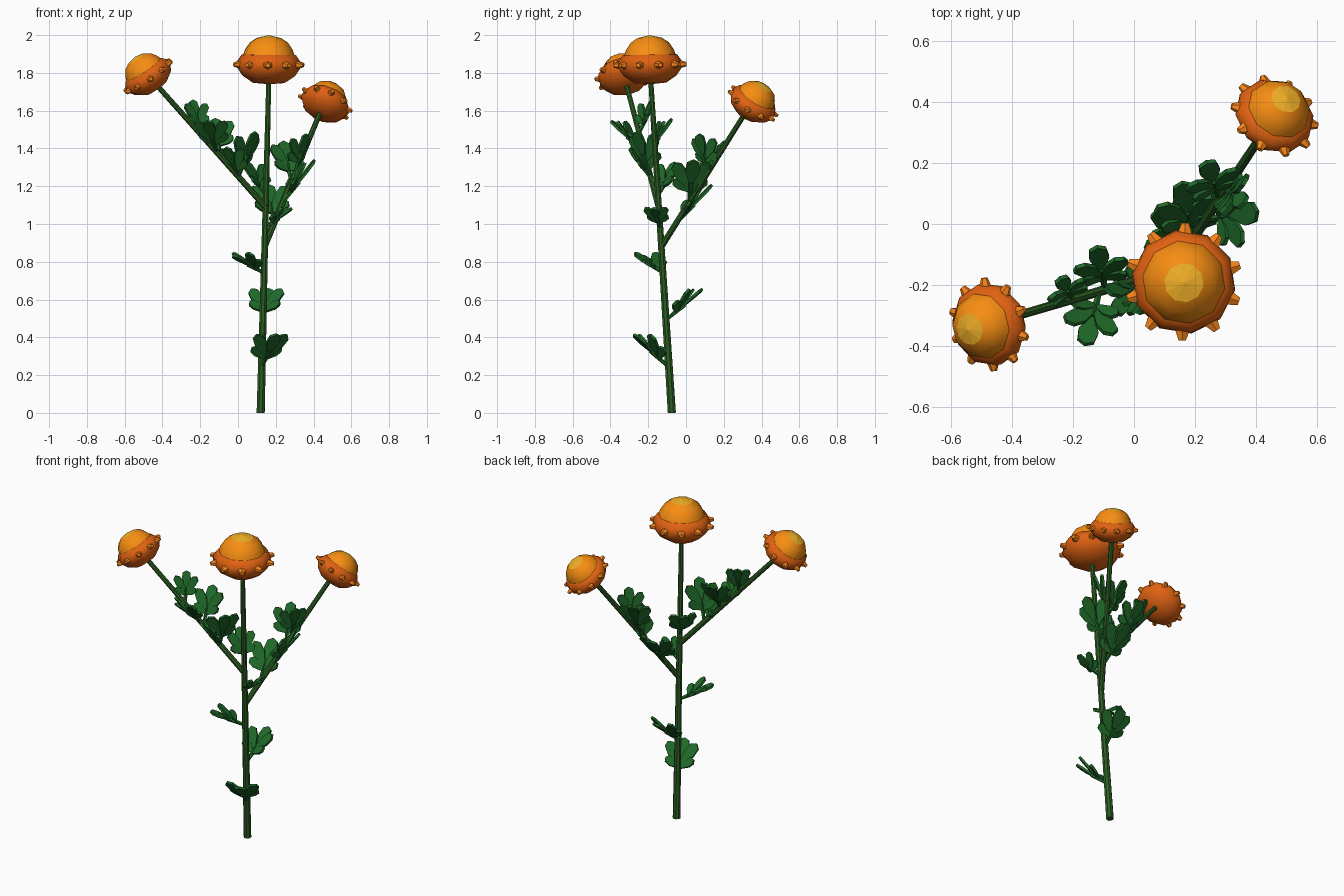
import bpy, bmesh, math
from mathutils import Vector, Matrix

if "Cube" in bpy.data.objects:
    bpy.data.objects.remove(bpy.data.objects["Cube"])


def material(name, rgb):
    m = bpy.data.materials.new(name)
    m.diffuse_color = (*rgb, 1)
    m.use_nodes = True
    m.node_tree.nodes["Principled BSDF"].inputs["Base Color"].default_value = m.diffuse_color
    return m


STEM = material("stem_green", (0.026, 0.114, 0.017))
LEAF = material("leaf_green", (0.014, 0.14, 0.022))
BODY = material("deep_orange", (0.74, 0.12, 0.006))
DOME = material("orange", (0.93, 0.27, 0.006))
CAP = material("yellow", (0.87, 0.43, 0.02))
BUD = material("bud_orange", (0.93, 0.23, 0.010))


def finish(name, bm, mats):
    bmesh.ops.recalc_face_normals(bm, faces=bm.faces[:])
    me = bpy.data.meshes.new(name)
    bm.to_mesh(me)
    bm.free()
    for m in mats:
        me.materials.append(m)
    ob = bpy.data.objects.new(name, me)
    bpy.context.collection.objects.link(ob)
    return ob


def frame(origin, axis):
    rot = Vector(axis).to_track_quat('Z', 'Y').to_matrix().to_4x4()
    return Matrix.Translation(origin) @ rot


def stalk(name, a, b, r1, r2):
    a, b = Vector(a), Vector(b)
    bm = bmesh.new()
    bmesh.ops.create_cone(bm, cap_ends=True, segments=8, radius1=r1, radius2=r2,
                          depth=(b - a).length, matrix=frame((a + b) / 2, b - a))
    finish(name, bm, [STEM])


def lathe(bm, profile, mats, sides=10):
    rings = []
    for r, z in profile:
        n = 1 if r == 0 else sides
        rings.append([bm.verts.new((r * math.cos(math.tau * i / sides),
                                    r * math.sin(math.tau * i / sides), z)) for i in range(n)])
    for a, b, m in zip(rings, rings[1:], mats):
        for i in range(sides):
            j = (i + 1) % sides
            quad = [a[i % len(a)], a[j % len(a)], b[j % len(b)], b[i % len(b)]]
            f = bm.faces.new(list(dict.fromkeys(quad)))
            f.material_index = m
            f.smooth = m < 2


def flower_head(name, rim_centre, axis, s):
    axis = Vector(axis).normalized()
    bm = bmesh.new()
    # round body, then the dome with its yellow cap
    lathe(bm, [(0, -.005), (0.085, 0.002), (0.142, 0.040), (0.172, 0.085), (0.168, 0.118),
               (0.146, 0.15), (0.10, 0.162)], [0] * 6)
    lathe(bm, [(0.139, 0.146), (0.128, 0.178), (0.102, 0.216), (0.065, 0.240), (0, 0.255)],
          [1, 1, 1, 2])
    # ring of tapered buds
    for i in range(10):
        a = math.radians(26 + 36 * i)
        d = Vector((math.cos(a), math.sin(a), 0))
        m = frame(d * 0.172 + Vector((0, 0, 0.098)), d)
        res = bmesh.ops.create_cone(bm, cap_ends=True, segments=6, radius1=0.030,
                                    radius2=0.014, depth=0.042, matrix=m)
        for v in res["verts"]:
            v.co.z = 0.098 + (v.co.z - 0.098) * 0.8
        for f in {f for v in res["verts"] for f in v.link_faces}:
            f.material_index = 3
    base = Vector(rim_centre) - axis * 0.098 * s
    bm.transform(frame(base, axis) @ Matrix.Scale(s, 4))
    finish(name, bm, [BODY, DOME, CAP, BUD])


def leaf(name, base, tip):
    base, tip = Vector(base), Vector(tip)
    u = (tip - base).normalized()
    v = Vector((0, 0, 1)).cross(u).normalized()
    n = u.cross(v)
    L = (tip - base).length * 1.04
    bm = bmesh.new()
    outline = [(0, -.12), (.55, -.5), (.88, -.42), (1, 0), (.88, .42), (.55, .5), (0, .12)]
    # lobes: start along the midrib, angle, length, width, lift
    for start, ang, ln, wd, lift in [(.45, 0, .55, .27, 0), (.34, 34, .60, .25, .25),
                                     (.34, -34, .60, .25, .25), (.28, 62, .38, .20, .35),
                                     (.28, -62, .38, .20, .35)]:
        a = math.radians(ang)
        d = (u * math.cos(a) + v * math.sin(a) + n * lift).normalized()
        w = n.cross(d).normalized()
        k = d.cross(w) * 0.007
        o = base + u * start * L
        pts = [o + d * x * ln * L + w * y * wd * L for x, y in outline]
        lo = [bm.verts.new(p - k) for p in pts]
        hi = [bm.verts.new(p + k) for p in pts]
        bm.faces.new(hi)
        bm.faces.new(lo[::-1])
        for i in range(len(pts)):
            j = (i + 1) % len(pts)
            bm.faces.new([lo[i], lo[j], hi[j], hi[i]])
    # leaf stalk
    end = base + u * 0.5 * L
    bmesh.ops.create_cone(bm, cap_ends=True, segments=5, radius1=0.008, radius2=0.016,
                          depth=(end - base).length, matrix=frame((base + end) / 2, u))
    finish(name, bm, [LEAF])


# stems
S0, S1 = Vector((.12, -.075, 0)), Vector((.163, -.187, 1.77))
L0, L1 = Vector((.146, -.145, 1.09)), Vector((-.43, -.315, 1.735))
R0, R1 = Vector((.14, -.13, .88)), Vector((.435, .315, 1.59))
stalk("main_stem", S0, S1, 0.023, 0.014)
stalk("left_branch", L0, L1, 0.017, 0.014)
stalk("right_branch", R0, R1, 0.017, 0.014)

# flower heads
flower_head("main_flower", (.163, -.19, 1.843), (0.01, -0.02, 1), 1.0)
flower_head("left_flower", (-.476, -.33, 1.782), (-.48, -.12, .70), 0.80)
flower_head("right_flower", (.462, .355, 1.638), (.29, .43, .69), 0.78)

# leaves: stem, base height, tip
STEMS = {"main": (S0, S1), "left": (L0, L1), "right": (R0, R1)}
LEAVES = [
    ("main", .24, (.20, -.27, .41)), ("main", .49, (.16, .08, .65)),
    ("main", .74, (-.02, -.24, .83)), ("main", .98, (.28, -.17, 1.08)),
    ("main", 1.15, (.05, -.06, 1.32)),
    ("left", 1.25, (.09, -.26, 1.48)),
    ("left", 1.24, (-.06, -.29, 1.40)), ("left", 1.36, (-.12, -.08, 1.55)),
    ("left", 1.38, (-.16, -.39, 1.54)), ("left", 1.48, (-.24, -.18, 1.65)),
    ("right", 1.00, (.16, .13, 1.20)), ("right", 1.11, (.40, .04, 1.33)),
    ("right", 1.22, (.24, .20, 1.43)), ("right", 1.27, (.36, .07, 1.47)),
]
for i, (which, z, tip) in enumerate(LEAVES):
    a, b = STEMS[which]
    leaf(f"{which}_leaf_{i + 1}", a.lerp(b, (z - a.z) / (b.z - a.z)), tip)
